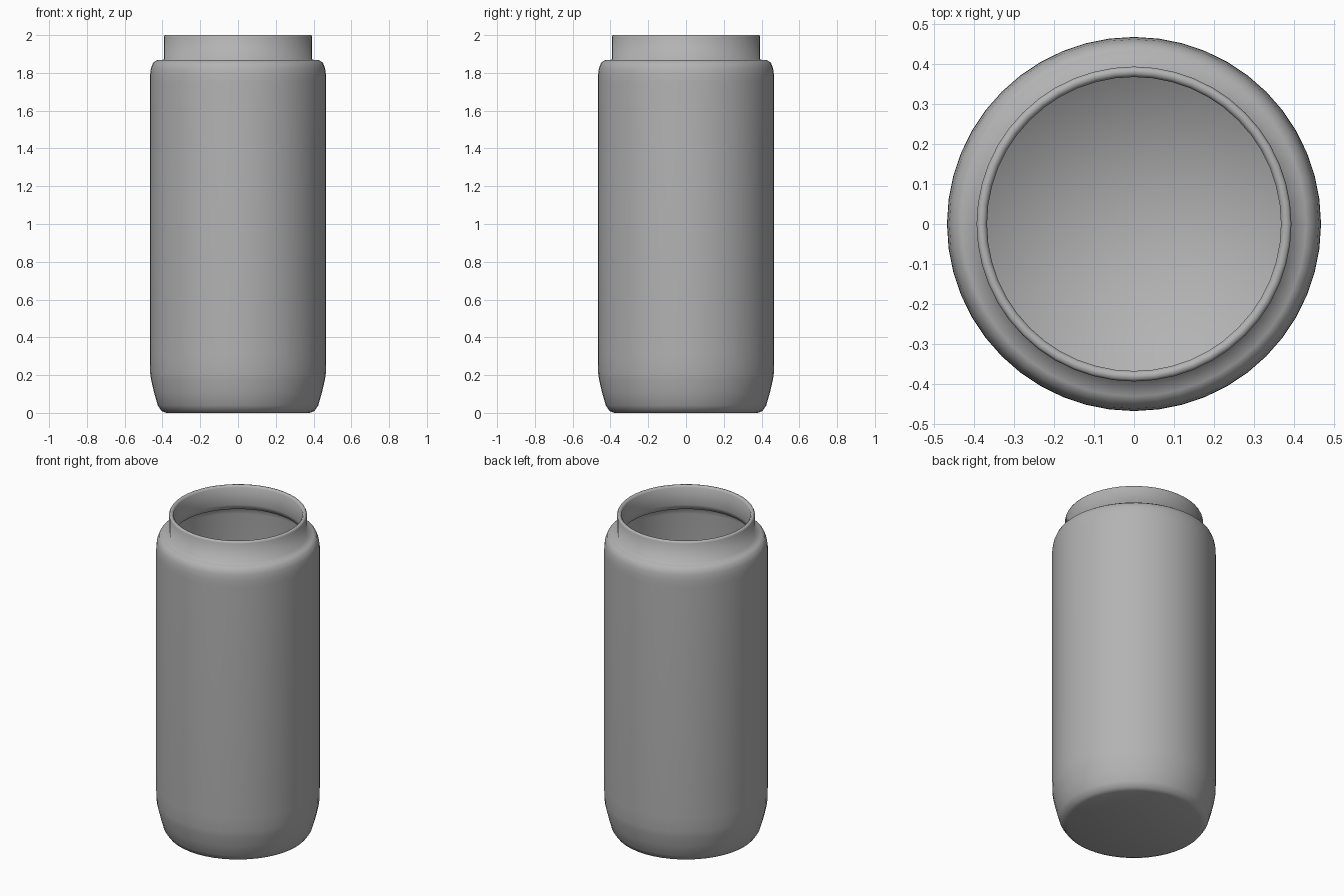
import bpy, bmesh, math

if "Cube" in bpy.data.objects:
    bpy.data.objects.remove(bpy.data.objects["Cube"])

SEGMENTS = 48

# Half cross-section (radius, height): outside from base to rim, then inside back down
outer = [(0, 0), (0.38, 0), (0.405, 0.01), (0.425, 0.04), (0.445, 0.11), (0.46, 0.175),
         (0.465, 0.21), (0.467, 0.3), (0.467, 1.75), (0.466, 1.79), (0.461, 1.825),
         (0.45, 1.853), (0.43, 1.867), (0.393, 1.87), (0.393, 1.99), (0.388, 2.0)]
inner = [(0.375, 2.0), (0.367, 1.99), (0.367, 1.88), (0.374, 1.85), (0.42, 1.842),
         (0.433, 1.825), (0.44, 1.79), (0.44, 0.21), (0.42, 0.11), (0.39, 0.045), (0, 0.03)]


def lathe(name, profile, material):
    bm = bmesh.new()
    verts = [bm.verts.new((r, 0, z)) for r, z in profile]
    edges = [bm.edges.new(pair) for pair in zip(verts, verts[1:])]
    bmesh.ops.spin(bm, geom=verts + edges, cent=(0, 0, 0), axis=(0, 0, 1),
                   angle=math.tau, steps=SEGMENTS, use_merge=True)
    bmesh.ops.remove_doubles(bm, verts=bm.verts, dist=0.0005)
    bmesh.ops.recalc_face_normals(bm, faces=bm.faces)
    for face in bm.faces:
        face.smooth = True
    mesh = bpy.data.meshes.new(name)
    bm.to_mesh(mesh)
    bm.free()
    mesh.materials.append(material)
    obj = bpy.data.objects.new(name, mesh)
    bpy.context.collection.objects.link(obj)
    return obj


# Hollow jar with rounded shoulder and straight neck, softly shaded all over
grey = bpy.data.materials.new("dark_grey")
grey.diffuse_color = (0.45, 0.45, 0.45, 1)
grey.use_nodes = True
grey.node_tree.nodes["Principled BSDF"].inputs["Base Color"].default_value = grey.diffuse_color
lathe("jar", outer + inner, grey)
